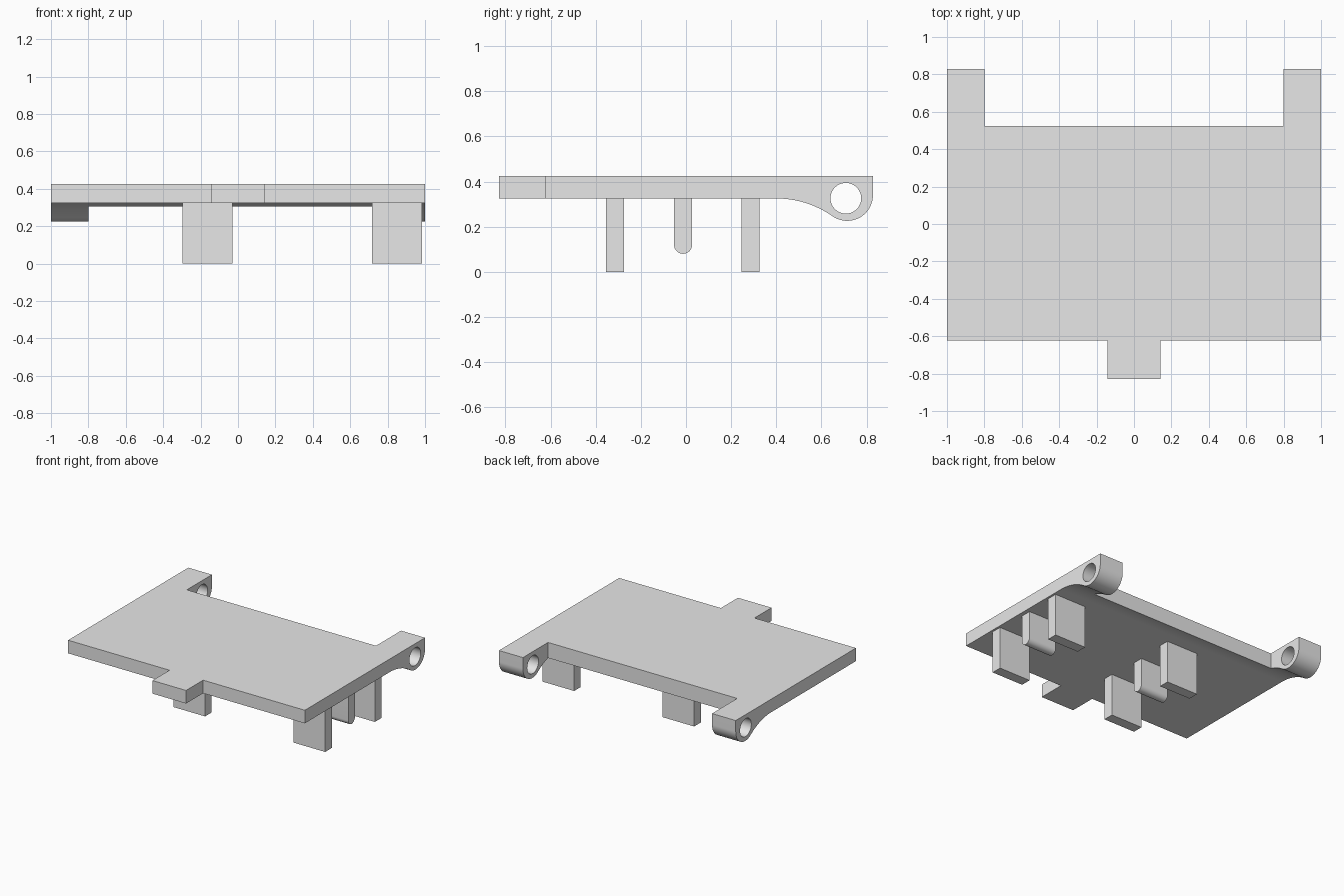
import bpy
import bmesh
from math import atan2, cos, sin, pi, radians

cube = bpy.data.objects.get("Cube")
if cube:
    bpy.data.objects.remove(cube, do_unlink=True)

grey = bpy.data.materials.new("light grey")
grey.use_nodes = True
grey.diffuse_color = (0.8, 0.8, 0.8, 1)
grey.node_tree.nodes["Principled BSDF"].inputs["Base Color"].default_value = (0.8, 0.8, 0.8, 1)


def arc(cy, cz, r, start, end, steps):
    """Points of an arc in the y-z plane."""
    angles = [start + (end - start) * i / steps for i in range(steps + 1)]
    return [(cy + r * cos(a), cz + r * sin(a)) for a in angles]


def extrude_x(name, profile, x0, x1):
    """Solid with a y-z profile running from x0 to x1."""
    bm = bmesh.new()
    face = bm.faces.new([bm.verts.new((x0, y, z)) for y, z in profile])
    side = bmesh.ops.extrude_face_region(bm, geom=[face])["geom"]
    verts = [v for v in side if isinstance(v, bmesh.types.BMVert)]
    bmesh.ops.translate(bm, verts=verts, vec=(x1 - x0, 0, 0))
    bmesh.ops.recalc_face_normals(bm, faces=bm.faces)
    mesh = bpy.data.meshes.new(name)
    bm.to_mesh(mesh)
    bm.free()
    mesh.materials.append(grey)
    obj = bpy.data.objects.new(name, mesh)
    bpy.context.collection.objects.link(obj)
    return obj


def rect(y0, y1, z0, z1):
    return [(y0, z0), (y1, z0), (y1, z1), (y0, z1)]


def smooth(obj):
    bpy.ops.object.select_all(action="DESELECT")
    obj.select_set(True)
    bpy.context.view_layer.objects.active = obj
    bpy.ops.object.shade_smooth_by_angle(angle=radians(30))


# Plate side profile: flat slab, concave sweep, then rounded hinge lug
BOTTOM, TOP, BACK = 0.325, 0.425, 0.828
lug_r, lug_z, sweep_y = 0.114, 0.34, 0.4
lug_y = BACK - lug_r
dy, dz = lug_y - sweep_y, lug_z - BOTTOM
sweep_r = (dy**2 + dz**2 - lug_r**2) / (2 * (lug_r - dz))
sweep_z = BOTTOM - sweep_r
tangent = atan2(lug_z - sweep_z, dy)
profile = [(-BACK, TOP), (-BACK, BOTTOM)]
profile += arc(sweep_y, sweep_z, sweep_r, pi / 2, tangent, 16)
profile += arc(lug_y, lug_z, lug_r, tangent - pi, 0, 32)[1:]
profile += [(BACK, TOP)]
plate = extrude_x("hinged_plate", profile, -1, 1)

# Cutters: gap between lugs, corners beside the tongue, hinge hole
cutters = [
    extrude_x("lug_gap_cutter", rect(0.525, 1, 0, 1), -0.8, 0.798),
    extrude_x("right_corner_cutter", rect(-1, -0.622, 0, 1), -1.2, -0.143),
    extrude_x("left_corner_cutter", rect(-1, -0.622, 0, 1), 0.141, 1.2),
    extrude_x("hinge_hole_cutter", arc(0.708, 0.326, 0.068, 0, 2 * pi, 48)[:-1], -1.2, 1.2),
]
for cutter in cutters:
    cutter.hide_render = True
    cutter.hide_viewport = True
    cut = plate.modifiers.new(cutter.name, "BOOLEAN")
    cut.operation = "DIFFERENCE"
    cut.solver = "EXACT"
    cut.object = cutter

# Bake the cuts so that the sharp edges are found on the final shape
bpy.context.view_layer.update()
evaluated = plate.evaluated_get(bpy.context.evaluated_depsgraph_get())
plate.data = bpy.data.meshes.new_from_object(evaluated)
plate.modifiers.clear()
for cutter in cutters:
    bpy.data.objects.remove(cutter, do_unlink=True)
smooth(plate)

# Two rows of pegs: square ones front and back, a shorter rounded one between
HALF = 0.04
rounded = arc(-0.013, 0.08 + HALF, HALF, pi, 2 * pi, 16)
rounded += [(-0.013 + HALF, BOTTOM), (-0.013 - HALF, BOTTOM)]
for row, x in (("right", -0.297), ("left", 0.717)):
    for end, y in (("front", -0.314), ("back", 0.286)):
        extrude_x(f"{row}_{end}_peg", rect(y - HALF, y + HALF, 0, BOTTOM), x, x + 0.267)
    smooth(extrude_x(f"{row}_rounded_peg", rounded, x + 0.015, x + 0.252))
